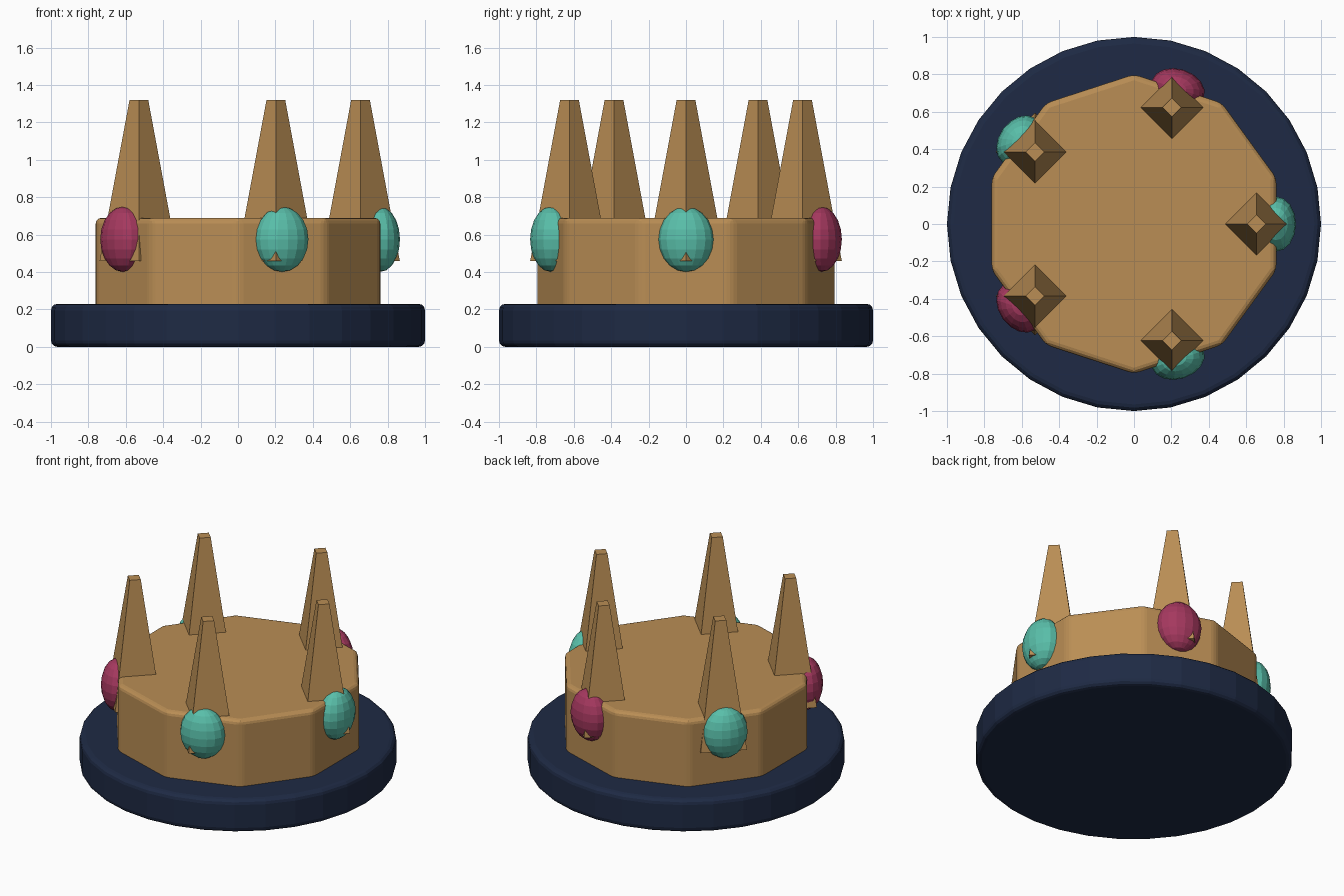
import bpy
import math

if "Cube" in bpy.data.objects:
    bpy.data.objects.remove(bpy.data.objects["Cube"])


def material(name, rgb):
    m = bpy.data.materials.new(name)
    m.diffuse_color = (*rgb, 1)
    m.use_nodes = True
    m.node_tree.nodes["Principled BSDF"].inputs["Base Color"].default_value = m.diffuse_color
    return m


GOLD = material("gold", (0.49, 0.27, 0.09))
NAVY = material("navy", (0.013, 0.023, 0.058))
TEAL = material("teal", (0.10, 0.52, 0.40))
PINK = material("pink", (0.38, 0.04, 0.115))


def finish(name, mat):
    ob = bpy.context.object
    ob.name = name
    ob.data.materials.append(mat)
    return ob


def drum(name, sides, radius, z0, z1, bevel, mat):
    bpy.ops.mesh.primitive_cylinder_add(vertices=sides, radius=radius, depth=z1 - z0,
                                        location=(0, 0, (z0 + z1) / 2))
    ob = finish(name, mat)
    mod = ob.modifiers.new("bevel", "BEVEL")
    mod.width = bevel
    mod.segments = 3
    mod.limit_method = 'ANGLE'
    mod.angle_limit = math.radians(30)


# round plinth and ten-sided band
drum("plinth", 32, 1.0, 0.0, 0.23, 0.035, NAVY)
drum("band", 10, 0.8, 0.19, 0.69, 0.03, GOLD)

# five spikes, each with an oval gem on the band in front of it
for i in range(5):
    a = i * math.tau / 5
    c, s = math.cos(a), math.sin(a)
    bpy.ops.mesh.primitive_cone_add(vertices=4, radius1=0.21, radius2=0.05, depth=0.86,
                                    location=(0.655 * c, 0.655 * s, 0.89))
    finish(f"spike_{i + 1}", GOLD)
    bpy.ops.mesh.primitive_uv_sphere_add(segments=16, ring_count=10, radius=1,
                                         location=(0.76 * c, 0.76 * s, 0.575),
                                         rotation=(0, 0, a))
    gem = finish(f"gem_{i + 1}", PINK if i % 2 else TEAL)
    gem.scale = (0.106, 0.147, 0.174)
